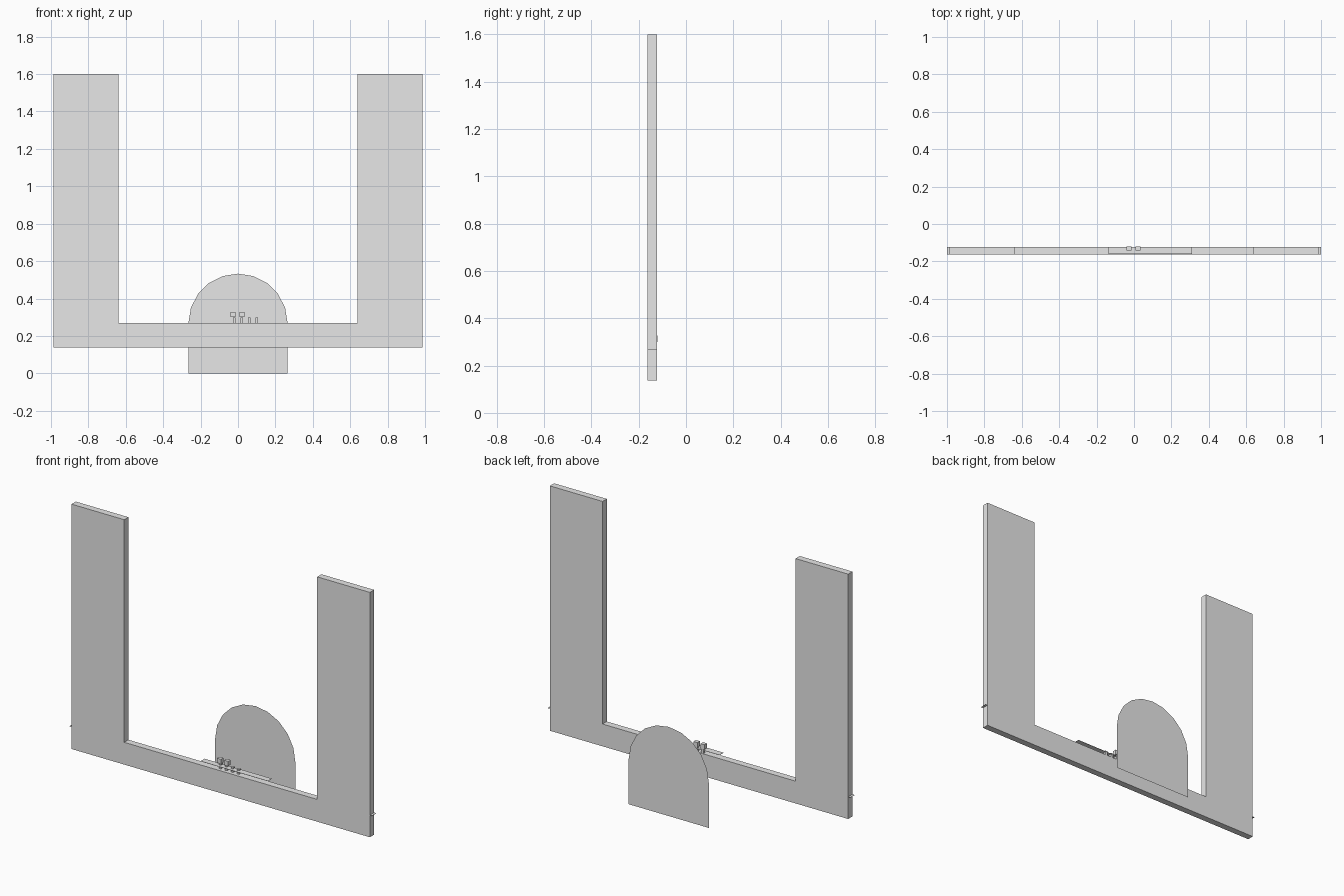
import bpy, bmesh, math

old = bpy.data.objects.get("Cube")
if old:
    bpy.data.objects.remove(old, do_unlink=True)

grey = bpy.data.materials.new("light_grey")
grey.use_nodes = True
colour = (0.8, 0.8, 0.8, 1)
grey.diffuse_color = colour
grey.node_tree.nodes["Principled BSDF"].inputs["Base Color"].default_value = colour

FRONT, BACK = -0.163, -0.123


def plate(name, outline, y0, depth=0.0):
    """Upright flat outline in x-z, given depth along y when wanted."""
    bm = bmesh.new()
    face = bm.faces.new([bm.verts.new((x, y0, z)) for x, z in outline])
    if depth:
        moved = bmesh.ops.extrude_face_region(bm, geom=[face])["geom"]
        verts = [v for v in moved if isinstance(v, bmesh.types.BMVert)]
        bmesh.ops.translate(bm, verts=verts, vec=(0, depth, 0))
        bmesh.ops.recalc_face_normals(bm, faces=bm.faces)
    mesh = bpy.data.meshes.new(name)
    bm.to_mesh(mesh)
    bm.free()
    mesh.materials.append(grey)
    obj = bpy.data.objects.new(name, mesh)
    bpy.context.collection.objects.link(obj)
    return obj


def block(name, x0, x1, y0, y1, z0, z1):
    return plate(name, [(x0, z0), (x1, z0), (x1, z1), (x0, z1)], y0, y1 - y0)


# U-shaped wall: low bar with a tall post at each end
half = [(0.986, 0.137), (0.986, 1.6), (0.638, 1.6), (0.638, 0.27)]
wall = half + [(-x, z) for x, z in reversed(half)]
plate("u_shaped_wall", wall, FRONT, BACK - FRONT)

# Thin sheets lying on the bar
block("long_ledge_sheet", -1, 1, FRONT, BACK, 0.268, 0.2695)
block("short_raised_sheet", -0.135, 0.31, FRONT + 0.002, BACK, 0.29, 0.2915)

# Separate round-topped panel behind the wall
R = 0.265
arch = [(-R, 0), (R, 0)]
arch += [(R * math.cos(math.pi * i / 10), 0.268 + R * math.sin(math.pi * i / 10))
         for i in range(11)]
plate("arched_panel", arch, 0.163)

# Tiny fittings on the raised sheet
for i, x in enumerate((-0.026, 0.022)):
    block(f"small_cube_{i}", x - 0.013, x + 0.013, -0.143, -0.12, 0.3, 0.328)
for i, x in enumerate((-0.02, 0.02, 0.06, 0.1)):
    block(f"small_peg_{i}", x - 0.007, x + 0.007, -0.143, -0.125, 0.27, 0.298)
